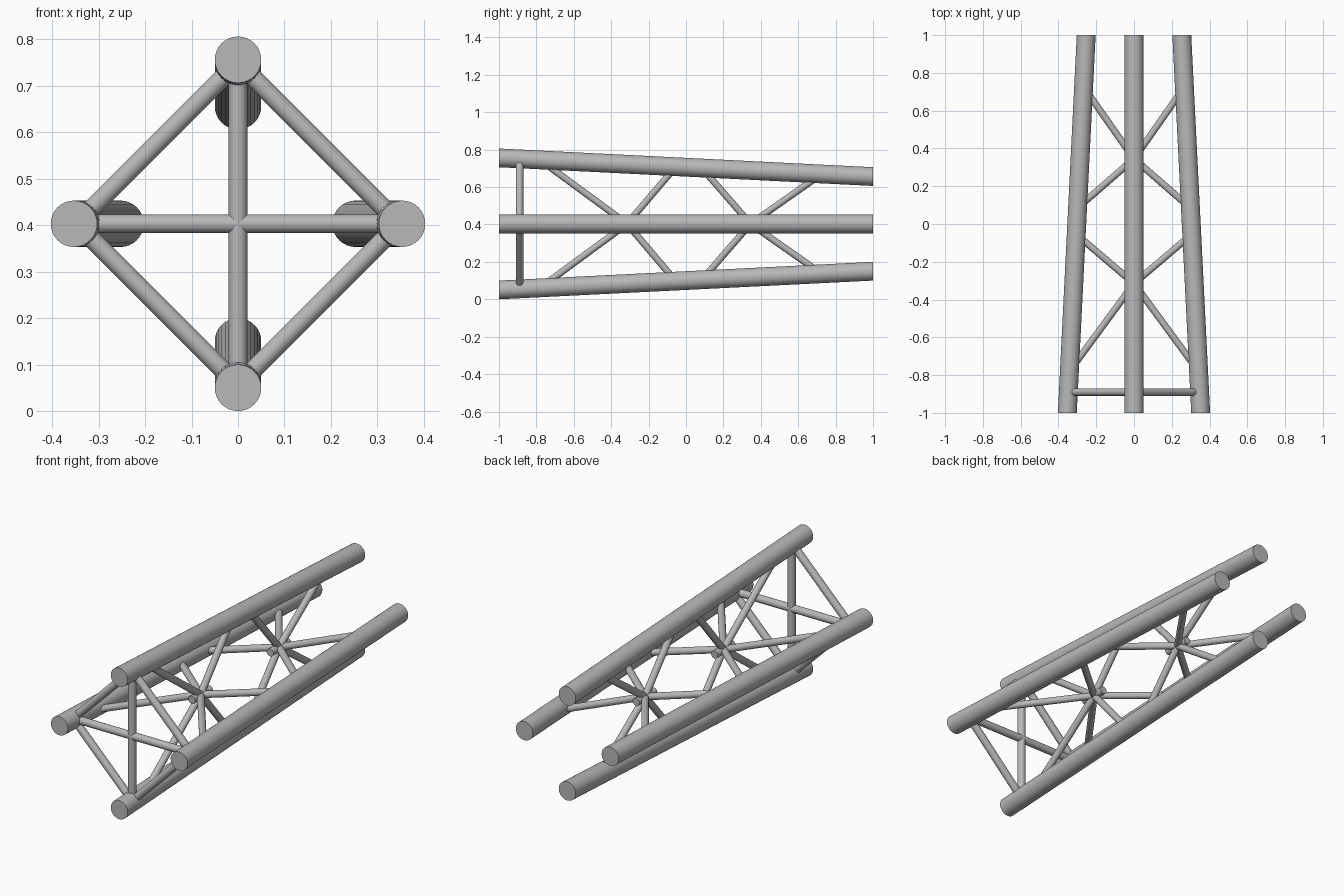
import bpy
import bmesh
from mathutils import Matrix, Vector

if "Cube" in bpy.data.objects:
    bpy.data.objects.remove(bpy.data.objects["Cube"], do_unlink=True)

grey = bpy.data.materials.new("grey metal")
grey.use_nodes = True
colour = (0.48, 0.48, 0.48, 1)
grey.diffuse_color = colour
grey.node_tree.nodes["Principled BSDF"].inputs["Base Color"].default_value = colour

MID_Z = 0.403
NEAR, FAR = 0.353, 0.253          # leg distance from the axis at each end
SIDES = {"top": Vector((0, 0, 1)), "left": Vector((1, 0, 0)),
         "bottom": Vector((0, 0, -1)), "right": Vector((-1, 0, 0))}


def axis_point(y):
    return Vector((0, y, MID_Z))


def leg_point(side, y):
    """Point on a leg's centre line at depth y."""
    return axis_point(y) + SIDES[side] * (NEAR + (FAR - NEAR) * (y + 1) / 2)


def tube(name, start, end, radius, upright_caps=False):
    """Capped round bar; upright_caps cuts both ends square to the y axis."""
    along = end - start
    if upright_caps:
        u, v = Vector((0, 0, 1)), Vector((1, 0, 0))
    else:
        frame = along.to_track_quat("Z", "Y").to_matrix()
        u, v = frame.col[0], frame.col[1]
    matrix = Matrix((u, v, along)).transposed().to_4x4()
    matrix.translation = (start + end) / 2
    bm = bmesh.new()
    bmesh.ops.create_cone(bm, cap_ends=True, segments=32, radius1=radius,
                          radius2=radius, depth=1, matrix=matrix)
    for face in bm.faces:
        face.smooth = len(face.verts) == 4
    for edge in bm.edges:
        edge.smooth = all(f.smooth for f in edge.link_faces)
    mesh = bpy.data.meshes.new(name)
    bm.to_mesh(mesh)
    bm.free()
    mesh.materials.append(grey)
    obj = bpy.data.objects.new(name, mesh)
    bpy.context.collection.objects.link(obj)
    return obj


# Four converging main legs
for side in SIDES:
    tube(f"{side}_leg", leg_point(side, -1), leg_point(side, 1), 0.05, True)

# Front frame: square of bars plus a cross
FRAME_Y = -0.89
names = list(SIDES)
for i, side in enumerate(names):
    following = names[(i + 1) % 4]
    tube(f"{side}_{following}_frame_bar", leg_point(side, FRAME_Y),
         leg_point(following, FRAME_Y), 0.02)
for a, b in (("top", "bottom"), ("left", "right")):
    tube(f"{a}_{b}_cross_bar", leg_point(a, FRAME_Y), leg_point(b, FRAME_Y), 0.02)

# Two hubs, each with braces reaching forward and back to every leg
for label, hub, ends in (("front", -0.315, (-0.78, -0.055)),
                         ("rear", 0.345, (0.085, 0.725))):
    tube(f"{label}_hub", axis_point(hub - 0.075), axis_point(hub + 0.075), 0.02)
    for side in SIDES:
        for way, y in zip(("forward", "backward"), ends):
            tube(f"{label}_{side}_{way}_brace", axis_point(hub),
                 leg_point(side, y), 0.018)
